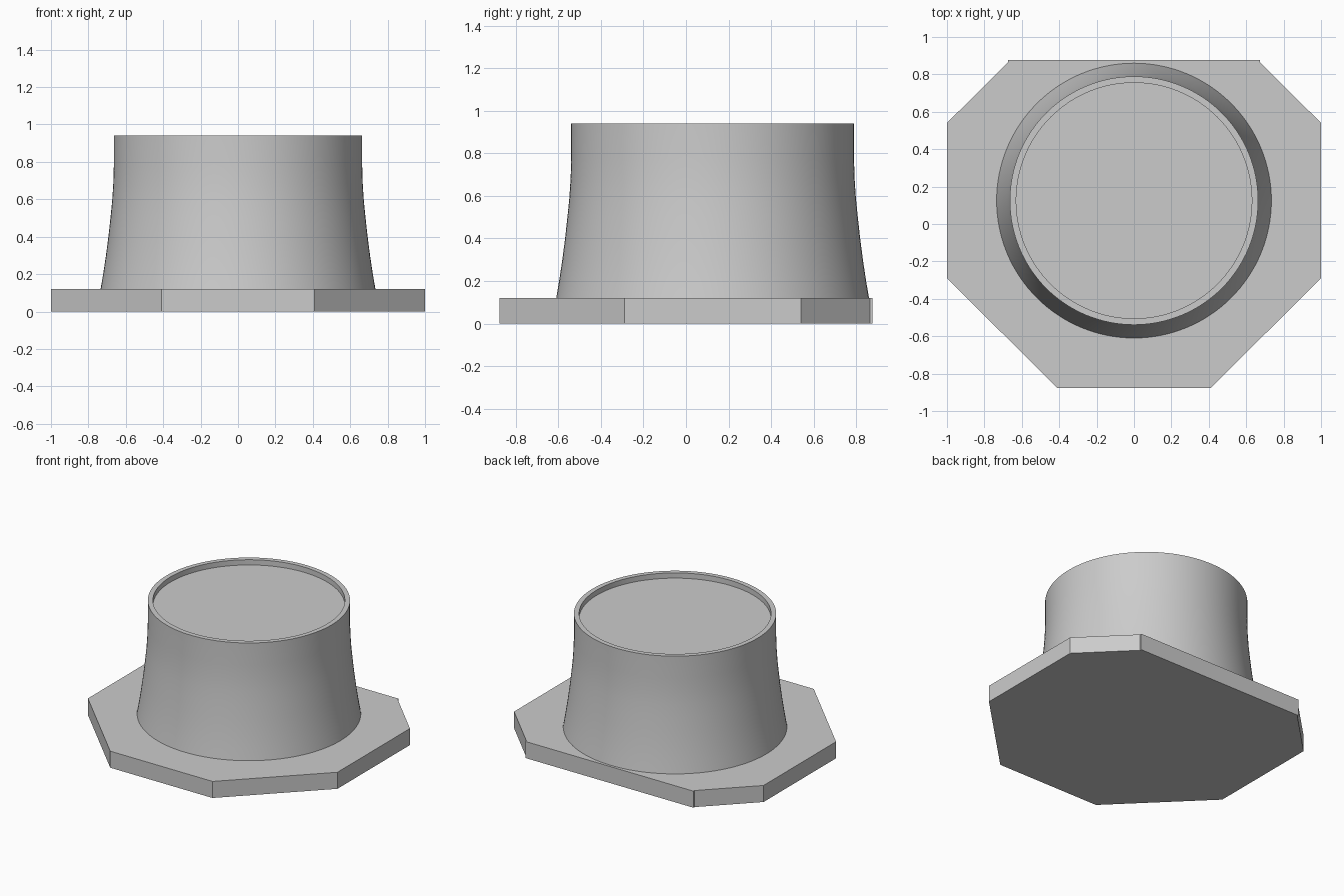
import bpy, bmesh, math

default = bpy.data.objects.get("Cube")
if default:
    bpy.data.objects.remove(default, do_unlink=True)

AXIS_Y = 0.125      # centre of the round body
SEGMENTS = 128

grey = bpy.data.materials.new("plain grey")
grey.use_nodes = True
colour = (0.6, 0.6, 0.6, 1)
grey.diffuse_color = colour
grey.node_tree.nodes["Principled BSDF"].inputs["Base Color"].default_value = colour


def finish(name, bm):
    """Turn a bmesh into a named, coloured object."""
    bmesh.ops.recalc_face_normals(bm, faces=bm.faces)
    mesh = bpy.data.meshes.new(name)
    bm.to_mesh(mesh)
    bm.free()
    mesh.materials.append(grey)
    obj = bpy.data.objects.new(name, mesh)
    bpy.context.collection.objects.link(obj)
    return obj


# Base plate: octagon outline cut short at the back, mirrored across x
half = [(0.41, -0.877), (1, -0.29), (1, 0.54), (0.674, 0.865), (0.674, 0.877)]
outline = half + [(-x, y) for x, y in reversed(half)]
bm = bmesh.new()
plate = bm.faces.new([bm.verts.new((x, y, 0)) for x, y in outline])
raised = bmesh.ops.extrude_face_region(bm, geom=[plate])["geom"]
top_verts = [v for v in raised if isinstance(v, bmesh.types.BMVert)]
bmesh.ops.translate(bm, verts=top_verts, vec=(0, 0, 0.12))
if len(bm.faces) == len(outline) + 1:
    bm.faces.new([v for v in bm.verts if v.co.z == 0])
finish("base_plate", bm)

# Flared body with a thin rim around a shallow recess
profile = [(0.735, 0.118), (0.721, 0.2), (0.706, 0.3), (0.693, 0.4), (0.682, 0.5),
           (0.673, 0.59), (0.667, 0.68), (0.664, 0.78), (0.664, 0.94),
           (0.63, 0.94), (0.63, 0.902)]
bm = bmesh.new()
rings = []
for radius, z in profile:
    ring = []
    for i in range(SEGMENTS):
        a = math.tau * i / SEGMENTS
        ring.append(bm.verts.new((radius * math.cos(a), AXIS_Y + radius * math.sin(a), z)))
    rings.append(ring)
for low, high in zip(rings, rings[1:]):
    for i in range(SEGMENTS):
        j = (i + 1) % SEGMENTS
        bm.faces.new((low[i], low[j], high[j], high[i]))
bm.faces.new(rings[-1])
bm.faces.new(rings[0][::-1])
body = finish("flared_body", bm)

bpy.ops.object.select_all(action="DESELECT")
body.select_set(True)
bpy.context.view_layer.objects.active = body
bpy.ops.object.shade_smooth_by_angle(angle=math.radians(30))
